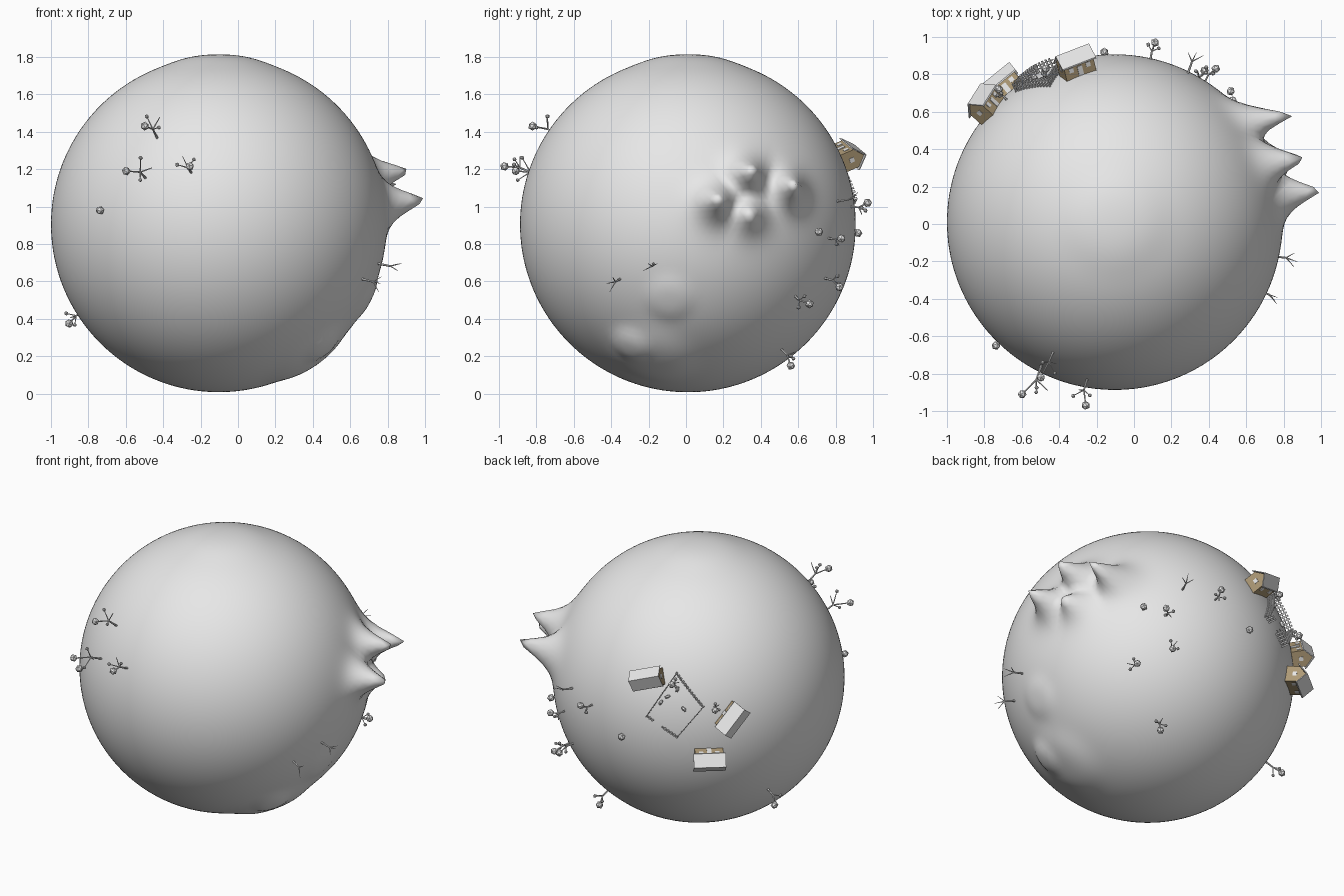
import bpy, bmesh, math, random
from mathutils import Vector, Matrix

random.seed(4)
CENTRE = Vector((-0.103, 0.01, 0.905))
R = 0.897

if "Cube" in bpy.data.objects:
    bpy.data.objects.remove(bpy.data.objects["Cube"])


def material(name, rgb):
    m = bpy.data.materials.new(name)
    m.use_nodes = True
    m.diffuse_color = (*rgb, 1)
    m.node_tree.nodes["Principled BSDF"].inputs["Base Color"].default_value = (*rgb, 1)
    return m


GREY = material("pale_grey", (0.8, 0.8, 0.8))
BROWN = material("wood_brown", (0.42, 0.32, 0.18))


def finish(bm, name, mats, matrix=Matrix(), smooth=False):
    mesh = bpy.data.meshes.new(name)
    bm.to_mesh(mesh)
    bm.free()
    for m in mats:
        mesh.materials.append(m)
    for p in mesh.polygons:
        p.use_smooth = smooth
    ob = bpy.data.objects.new(name, mesh)
    ob.matrix_world = matrix
    bpy.context.collection.objects.link(ob)
    return ob


def ground_frame(direction, turn=0.0):
    """Frame on the globe: x east, y north, z away from the ground."""
    n = Vector(direction).normalized()
    east = Vector((0, 0, 1)).cross(n).normalized()
    rot = Matrix((east, n.cross(east), n)).transposed().to_4x4()
    return Matrix.Translation(CENTRE + n * R) @ rot @ Matrix.Rotation(turn, 4, 'Z')


def add_box(bm, centre, size, mat=0, turn=0.0):
    m = Matrix.Translation(centre) @ Matrix.Rotation(turn, 4, 'Z') @ Matrix.Diagonal((*size, 1))
    for v in bmesh.ops.create_cube(bm, size=1, matrix=m)["verts"]:
        for f in v.link_faces:
            f.material_index = mat


def add_rod(bm, p, q, r1, r2):
    p, q = Vector(p), Vector(q)
    d = q - p
    m = Matrix.Translation((p + q) / 2) @ d.to_track_quat('Z', 'Y').to_matrix().to_4x4()
    bmesh.ops.create_cone(bm, cap_ends=True, segments=6, radius1=r1, radius2=r2,
                          depth=d.length, matrix=m)


def add_ball(bm, p, r):
    bmesh.ops.create_icosphere(bm, subdivisions=1, radius=r, matrix=Matrix.Translation(p))


# Globe with low mounds and a cluster of leaning peaks
mounds = [((0, 0, 1), 0.012, 0.25), ((0.5, -0.2, -0.72), 0.025, 0.22),
          ((0.55, -0.3, -0.63), 0.02, 0.1), ((0.8, -0.1, -0.4), 0.015, 0.12)]
peaks = [((0.81, 0.33, 0.27), 0.24), ((0.68, 0.55, 0.18), 0.29),
         ((0.88, 0.15, 0.11), 0.24), ((0.82, 0.32, 0.04), 0.15)]
lean = Vector((0.97, 0.08, 0.1))
bm = bmesh.new()
bmesh.ops.create_icosphere(bm, subdivisions=6, radius=R)
for v in bm.verts:
    base = v.co.copy()
    for d, h, w in mounds:
        dist = (base - Vector(d).normalized() * R).length
        v.co += base.normalized() * h * math.exp(-(dist / w) ** 4)
    lift = 0
    for d, h in peaks:
        dist = (base - Vector(d).normalized() * R).length
        lift = max(lift, h * math.exp(-(dist / 0.078) ** 1.4))
    v.co += lean * lift
finish(bm, "globe", [GREY], Matrix.Translation(CENTRE), True)

# Trees: crown position relative to the globe centre
crowns = [(-0.395, -0.83, 0.525), (-0.495, -0.92, 0.285), (-0.155, -0.98, 0.31),
          (-0.635, -0.66, 0.075), (-0.8, 0.33, -0.53), (0.62, 0.7, -0.04),
          (0.54, 0.82, -0.075), (0.215, 0.96, 0.115), (-0.055, 0.9, -0.045),
          (0.48, 0.81, -0.335), (0.63, 0.65, -0.425), (0.36, 0.55, -0.755),
          (-0.62, 0.71, 0.21), (-0.37, 0.82, 0.36)]
for c in crowns:
    h = Vector(c).length - R
    bm = bmesh.new()
    add_ball(bm, (0, 0, max(h, 0.015)), 0.024)
    if h > 0.05:
        fork = Vector((0.2, 0, 0.45)) * h
        add_rod(bm, (0.1 * h, 0, -0.02), fork, 0.007, 0.005)
        add_rod(bm, fork, (0, 0, h), 0.005, 0.003)
        for x, y, z, r in ((0.5, 0.2, 0.75, 0.012), (0.15, -0.35, 0.7, 0.011), (0.6, -0.2, 0.6, 0)):
            tip = Vector((x, y, z)) * h
            add_rod(bm, fork, tip, 0.004, 0.002)
            if r:
                add_ball(bm, tip, r)
    finish(bm, "tree" if h > 0.05 else "bush", [GREY],
           ground_frame(c, random.uniform(0, math.tau)))

# Bare forked twigs
for d, turn in (((0.87, -0.19, -0.215), 0.3), ((0.78, -0.37, -0.3), 1.2), ((0.415, 0.84, 0.13), 0)):
    bm = bmesh.new()
    fork = (0.01, 0, 0.065)
    add_rod(bm, (0, 0, -0.02), fork, 0.007, 0.005)
    for tip in ((0.05, 0.01, 0.1), (-0.03, 0, 0.12), (0.01, 0.03, 0.125)):
        add_rod(bm, fork, tip, 0.004, 0.001)
    finish(bm, "bare_twig", [GREY], ground_frame(d, turn))


# Houses: brown walls with gables, grey pitched roof, plates for windows and door
def house(direction, turn):
    length, width, wall, ridge = 0.175, 0.105, 0.075, 0.125
    frame = ground_frame(direction, turn)
    bm = bmesh.new()
    profile = [(-width / 2, -0.02), (width / 2, -0.02), (width / 2, wall),
               (0, ridge - 0.004), (-width / 2, wall)]
    gable = bm.faces.new([bm.verts.new((-length / 2, y, z)) for y, z in profile])
    out = bmesh.ops.extrude_face_region(bm, geom=[gable])["geom"]
    bmesh.ops.translate(bm, vec=(length, 0, 0),
                        verts=[g for g in out if isinstance(g, bmesh.types.BMVert)])
    bmesh.ops.recalc_face_normals(bm, faces=bm.faces)
    for side in (-1, 1):
        for x in (-0.05, 0.05):
            add_box(bm, (x, side * width / 2, 0.045), (0.026, 0.006, 0.026), 1)
        add_box(bm, (side * length / 2, 0, 0.05), (0.006, 0.026, 0.026), 1)
    add_box(bm, (0, width / 2, 0.027), (0.028, 0.008, 0.055), 1)
    finish(bm, "house_walls", [BROWN, GREY], frame)

    bm = bmesh.new()
    eave_y, eave_z = width / 2 + 0.012, wall - 0.01
    outline = [(-eave_y, eave_z), (0, ridge), (eave_y, eave_z),
               (eave_y, eave_z + 0.008), (0, ridge + 0.008), (-eave_y, eave_z + 0.008)]
    end = bm.faces.new([bm.verts.new((-length / 2 - 0.012, y, z)) for y, z in outline])
    out = bmesh.ops.extrude_face_region(bm, geom=[end])["geom"]
    bmesh.ops.translate(bm, vec=(length + 0.024, 0, 0),
                        verts=[g for g in out if isinstance(g, bmesh.types.BMVert)])
    bmesh.ops.recalc_face_normals(bm, faces=bm.faces)
    finish(bm, "house_roof", [GREY], frame)


house((-0.21, 0.85, 0.37), math.radians(18))
house((-0.69, 0.63, 0.14), math.radians(50))
house((-0.59, 0.73, -0.13), 0)

# Picket fence around the garden, with a gap for the gate
garden = ground_frame((-0.375, 0.787, 0.21))
corners = [Vector(c) for c in ((0, 0.2), (0.175, 0), (0.02, -0.2), (-0.175, -0.08))]


def drop(x, y):
    return math.sqrt(R * R - x * x - y * y) - R


bm = bmesh.new()
for i, a in enumerate(corners):
    b = corners[(i + 1) % 4]
    turn = math.atan2(b.y - a.y, b.x - a.x)
    count = round((b - a).length / 0.022)
    for k in range(count):
        if i == 2 and 0.45 < k / count < 0.8:
            continue
        p = a.lerp(b, k / count)
        q = a.lerp(b, (k + 1) / count)
        z = drop(*p)
        add_box(bm, (p.x, p.y, z + 0.02), (0.01, 0.006, 0.06), 0, turn)
        for h in (0.018, 0.036):
            add_rod(bm, (p.x, p.y, z + h), (q.x, q.y, drop(*q) + h), 0.003, 0.003)
finish(bm, "garden_fence", [GREY], garden)

# Small stones inside the garden
for x, y, turn in ((-0.09, 0.01, 1.0), (0.055, -0.02, 2.4), (-0.05, 0.05, 0.4), (0.01, 0.1, 1.3)):
    bm = bmesh.new()
    shape = Matrix.Rotation(turn, 4, 'Z') @ Matrix.Diagonal((0.022, 0.011, 0.016, 1))
    bmesh.ops.create_icosphere(bm, subdivisions=1, radius=1,
                               matrix=Matrix.Translation((x, y, drop(x, y) + 0.01)) @ shape)
    finish(bm, "garden_stone", [GREY], garden)
